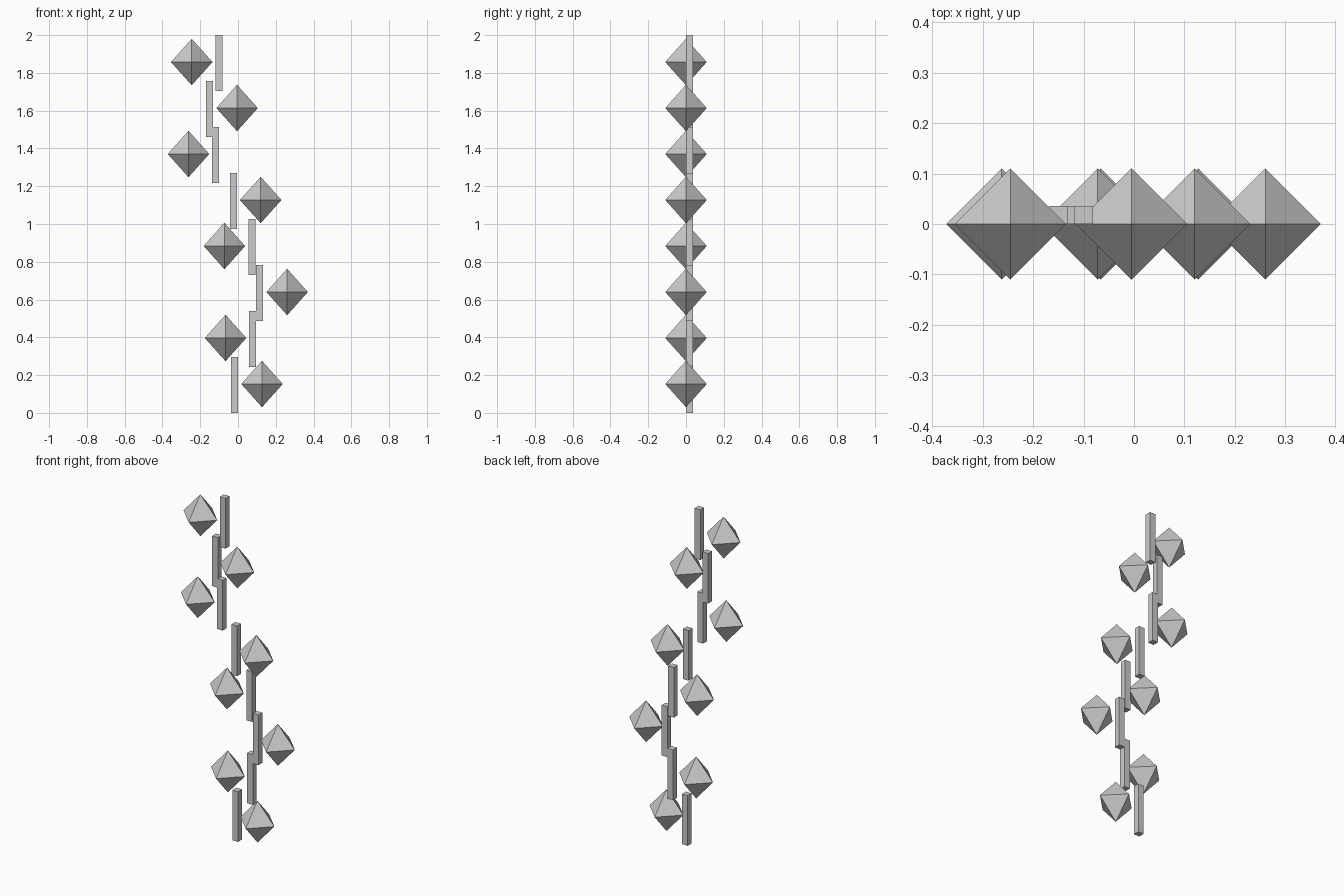
import bpy
import bmesh
from mathutils import Matrix, Vector

if "Cube" in bpy.data.objects:
    bpy.data.objects.remove(bpy.data.objects["Cube"], do_unlink=True)

# One plain grey for everything
grey = bpy.data.materials.new("light_grey")
grey.use_nodes = True
grey.diffuse_color = (0.6, 0.6, 0.6, 1)
grey.node_tree.nodes["Principled BSDF"].inputs["Base Color"].default_value = grey.diffuse_color

STEP = 0.2435
STEM_SIZE = Vector((0.037, 0.036, 0.2955))
LEAF_RADIUS, LEAF_HALF = 0.11, 0.123


def add_object(name, bm, location):
    mesh = bpy.data.meshes.new(name)
    bm.to_mesh(mesh)
    bm.free()
    mesh.materials.append(grey)
    obj = bpy.data.objects.new(name, mesh)
    obj.location = location
    bpy.context.collection.objects.link(obj)


def stem_segment(index, x):
    bm = bmesh.new()
    bmesh.ops.create_cube(bm, size=1, matrix=Matrix.Diagonal(STEM_SIZE.to_4d()))
    add_object(f"stem_segment_{index}", bm,
               (x, STEM_SIZE.y / 2, STEM_SIZE.z / 2 + index * STEP))


def leaf(index, x):
    # Octahedron: a square ring joined to a tip above and below
    bm = bmesh.new()
    r = LEAF_RADIUS
    ring = [bm.verts.new(p) for p in ((r, 0, 0), (0, r, 0), (-r, 0, 0), (0, -r, 0))]
    top = bm.verts.new((0, 0, LEAF_HALF))
    bottom = bm.verts.new((0, 0, -LEAF_HALF))
    for i, a in enumerate(ring):
        b = ring[(i + 1) % len(ring)]
        bm.faces.new((a, b, top))
        bm.faces.new((b, a, bottom))
    add_object(f"leaf_{index}", bm, (x, 0, 0.153 + index * STEP))


# Winding stem with one leaf beside each segment, from the bottom up
stem_x = (-0.018, 0.078, 0.115, 0.073, -0.024, -0.118, -0.15, -0.10)
leaf_x = (0.127, -0.066, 0.26, -0.072, 0.12, -0.262, -0.005, -0.245)
for i, (sx, lx) in enumerate(zip(stem_x, leaf_x)):
    stem_segment(i, sx)
    leaf(i, lx)
